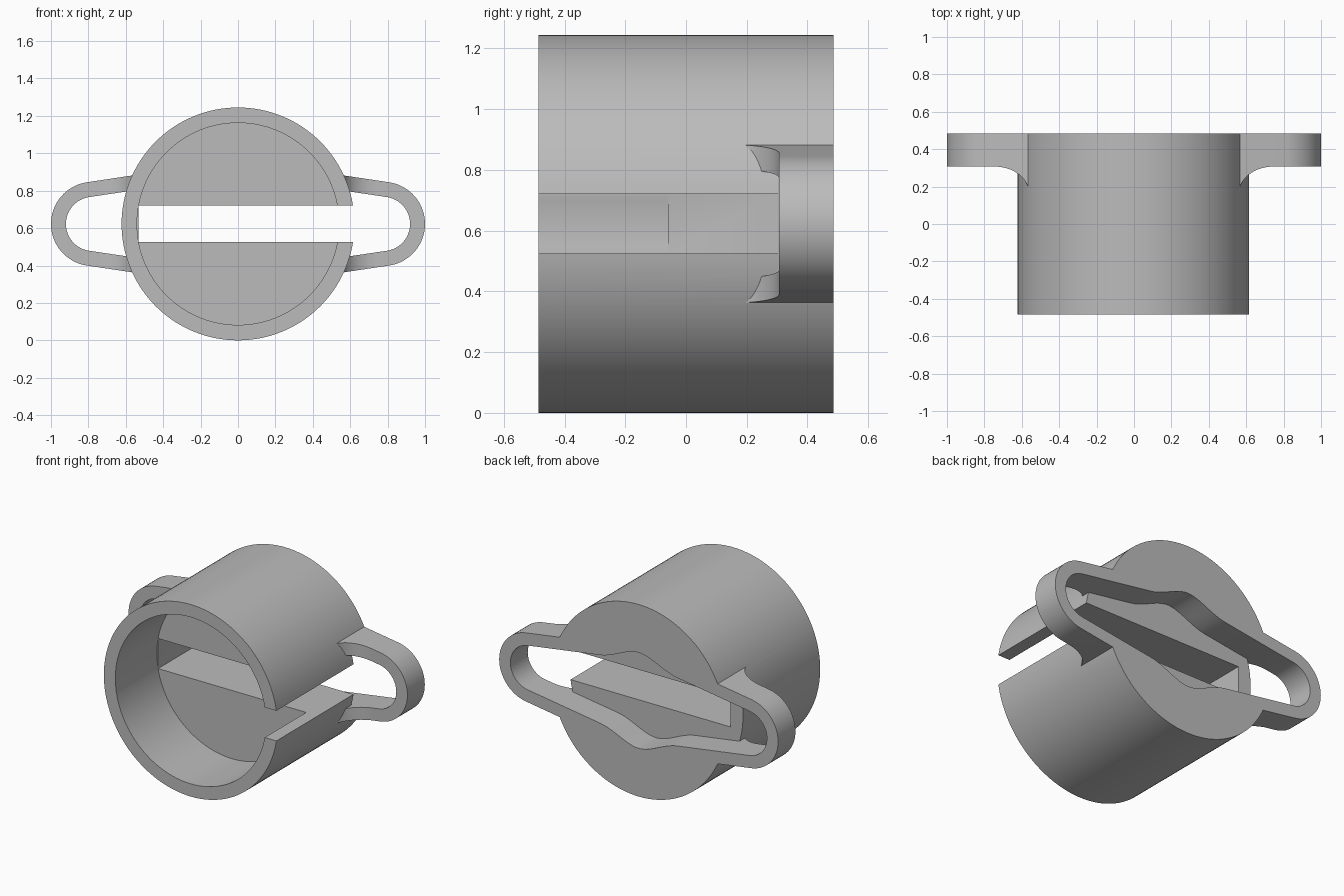
import bpy
import bmesh
import math
from mathutils import Vector

if "Cube" in bpy.data.objects:
    bpy.data.objects.remove(bpy.data.objects["Cube"])

RADIUS, BORE, MID = 0.6225, 0.54, 0.6225    # cup radii and axis height
FRONT, BACK = -0.485, 0.485
RECESS, FLOOR = 0.305, -0.06                # back recess bottom, inner floor
SLOT = 0.0975                               # half height of the slot
ARM_X, SLOPE = 0.775, 0.15                  # handle arc centre, arm taper

grey = bpy.data.materials.new("plain grey")
grey.use_nodes = True
grey.diffuse_color = (0.5, 0.5, 0.5, 1)
grey.node_tree.nodes["Principled BSDF"].inputs["Base Color"].default_value = (0.5, 0.5, 0.5, 1)


def prism(name, outline, axis, start, end):
    """Extrude a closed outline along y (x, z points) or z (x, y points)."""
    bm = bmesh.new()
    place = (lambda a, b: (a, start, b)) if axis == "y" else (lambda a, b: (a, b, start))
    face = bm.faces.new([bm.verts.new(place(a, b)) for a, b in outline])
    moved = bmesh.ops.extrude_face_region(bm, geom=[face])["geom"]
    step = Vector((0, end - start, 0)) if axis == "y" else Vector((0, 0, end - start))
    bmesh.ops.translate(bm, vec=step, verts=[v for v in moved if isinstance(v, bmesh.types.BMVert)])
    bmesh.ops.recalc_face_normals(bm, faces=bm.faces)
    mesh = bpy.data.meshes.new(name)
    bm.to_mesh(mesh)
    bm.free()
    mesh.materials.append(grey)
    obj = bpy.data.objects.new(name, mesh)
    bpy.context.collection.objects.link(obj)
    return obj


def combine(target, other, operation):
    """Apply a boolean and discard the helper."""
    mod = target.modifiers.new("cut", "BOOLEAN")
    mod.operation, mod.solver, mod.object = operation, "EXACT", other
    bpy.context.view_layer.objects.active = target
    bpy.ops.object.modifier_apply(modifier=mod.name)
    bpy.data.objects.remove(other)


def circle(radius, count=128):
    turns = [2 * math.pi * i / count for i in range(count)]
    return [(radius * math.cos(t), MID + radius * math.sin(t)) for t in turns]


def loop_outline(radius, bump):
    """Both rounded ends, joined by tapered arms with a swell in the middle."""
    tilt = math.pi / 2 - math.atan(SLOPE)
    arc = [-tilt + 2 * tilt * i / 32 for i in range(33)]
    right = [(ARM_X + radius * math.cos(t), radius * math.sin(t)) for t in arc]
    end_x, end_z = right[-1]
    top = []
    for i in range(25):
        x = 0.28 - 0.56 * i / 24
        swell = bump * math.cos(x / 0.28 * math.pi / 2) ** 2
        ridge = math.sqrt(x * x + 0.0025) if bump else abs(x)
        top.append((x, end_z + SLOPE * (end_x - ridge) + swell))
    half = right + top
    return [(x, MID + z) for x, z in half + [(-x, -z) for x, z in half]]


# Cup with its thick floor
cup = prism("cup", circle(RADIUS), "y", FRONT, BACK)
combine(cup, prism("bore", circle(BORE), "y", FRONT - 0.1, FLOOR), "DIFFERENCE")

# Recess in the back, shaped like the inside of the handles
combine(cup, prism("recess", loop_outline(0.145, 0.055), "y", RECESS, BACK + 0.1), "DIFFERENCE")

# Slot through the floor, open through the wall on one side
slot = [(-0.531, MID - SLOT), (1.2, MID - SLOT), (1.2, MID + SLOT), (-0.531, MID + SLOT)]
combine(cup, prism("slot", slot, "y", FRONT - 0.1, RECESS + 0.001), "DIFFERENCE")

# Handles: a loop trimmed to a curved web where it meets the cup
web = [(0.745 - 0.185 * math.sin(t), 0.16 + 0.147 * math.cos(t))
       for t in [math.pi / 2 * i / 16 for i in range(17)]]
trim = web + [(0.56, 0.6), (1.1, 0.6), (1.1, 0.307)]
for side, name in ((1, "left_handle"), (-1, "right_handle")):
    handle = prism(name, loop_outline(0.225, 0), "y", 0.1, BACK)
    combine(handle, prism("hole", loop_outline(0.145, 0.055), "y", 0, BACK + 0.1), "DIFFERENCE")
    combine(handle, prism("trim", [(side * x, y) for x, y in trim], "z", 0, 1.3), "INTERSECT")
    combine(cup, handle, "UNION")

cup.name = "slotted_cup_with_handles"
bpy.ops.object.select_all(action="DESELECT")
cup.select_set(True)
bpy.context.view_layer.objects.active = cup
bpy.ops.object.shade_smooth_by_angle(angle=math.radians(25))
